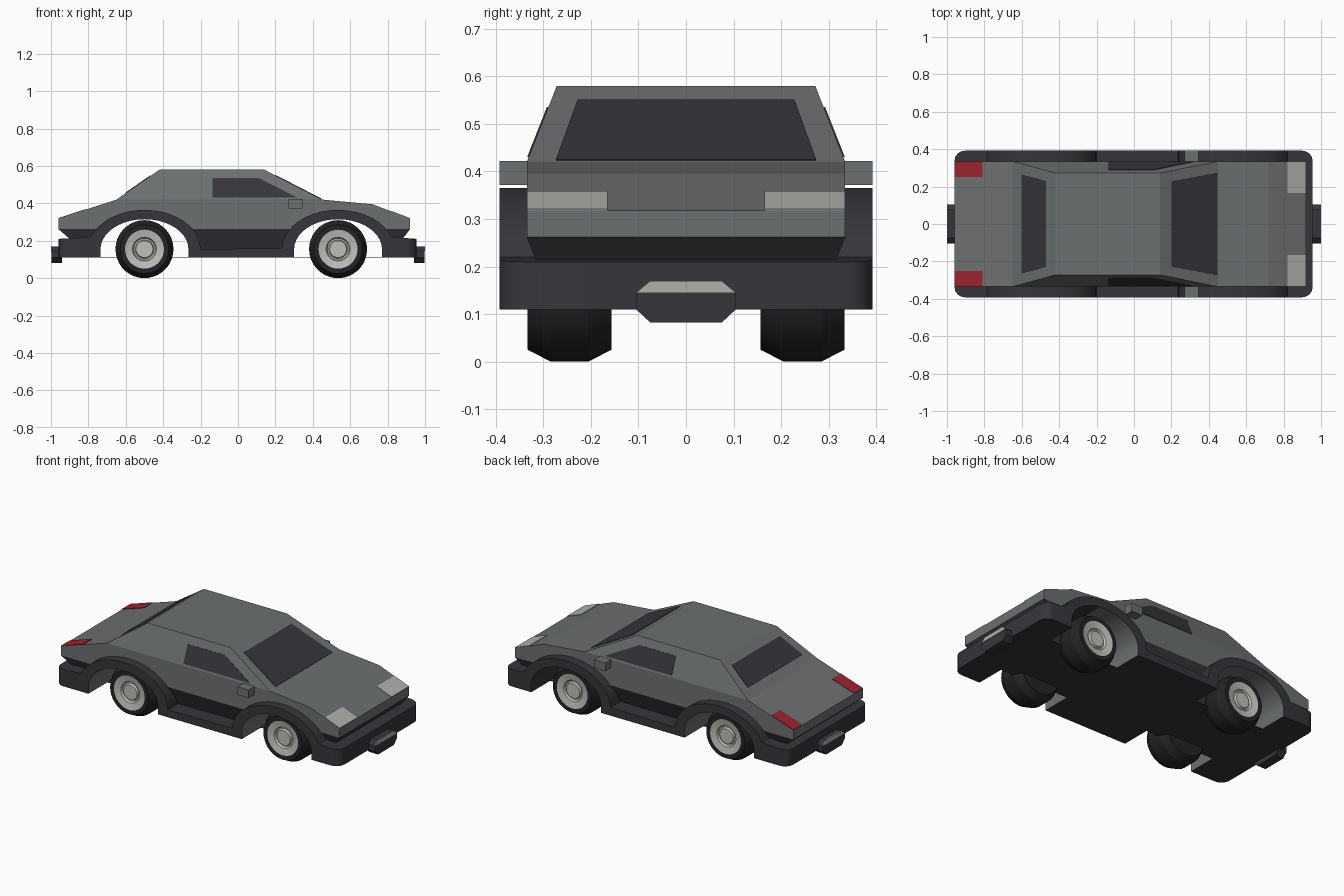
import bpy, bmesh, math
from mathutils import Vector

cube = bpy.data.objects.get("Cube")
if cube:
    bpy.data.objects.remove(cube)


def material(name, color):
    m = bpy.data.materials.new(name)
    m.use_nodes = True
    rgba = (*color, 1)
    m.diffuse_color = rgba
    m.node_tree.nodes["Principled BSDF"].inputs["Base Color"].default_value = rgba
    return m


GREY = material("body grey", (0.15, 0.16, 0.165))
DARK = material("dark trim", (0.037, 0.036, 0.043))
TYRE = material("tyre black", (0.017, 0.017, 0.019))
SILVER = material("rim silver", (0.52, 0.52, 0.49))
LAMP = material("lamp white", (0.43, 0.43, 0.41))
RED = material("tail red", (0.32, 0.017, 0.028))

REAR, FRONT = -0.5, 0.535      # axle positions
AXLE_Z = 0.155
FLOOR = 0.11


def finish(name, bm, mats, smooth=None):
    bmesh.ops.recalc_face_normals(bm, faces=bm.faces)
    me = bpy.data.meshes.new(name)
    bm.to_mesh(me)
    bm.free()
    for m in mats:
        me.materials.append(m)
    if smooth:
        me.shade_smooth()
        me.set_sharp_from_angle(angle=math.radians(smooth))
    ob = bpy.data.objects.new(name, me)
    bpy.context.scene.collection.objects.link(ob)
    return ob


def loft(bm, a, b):
    """Closed solid between two matching outlines."""
    va = [bm.verts.new(p) for p in a]
    vb = [bm.verts.new(p) for p in b]
    bm.faces.new(va)
    bm.faces.new(vb)
    n = len(va)
    for i in range(n):
        j = (i + 1) % n
        bm.faces.new((va[i], va[j], vb[j], vb[i]))


def side_prism(pts, half):
    bm = bmesh.new()
    loft(bm, [(x, -half, z) for x, z in pts], [(x, half, z) for x, z in pts])
    return bm


def arch(cx, a, b, start=180, n=20):
    """Elliptical arch over an axle, rear to front."""
    angles = [math.radians(start - (2 * start - 180) * i / n) for i in range(n + 1)]
    return [(cx + a * math.cos(t), AXLE_Z + b * math.sin(t)) for t in angles]


def plate(name, pts, outward, mat):
    """Thin plate lying on a body panel."""
    p = [Vector(q) for q in pts]
    n = (p[1] - p[0]).cross(p[2] - p[0]).normalized()
    if n.dot(Vector(outward)) < 0:
        n = -n
    bm = bmesh.new()
    loft(bm, [q - n * 0.004 for q in p], [q + n * 0.003 for q in p])
    finish(name, bm, [mat])


# Body shell: side profile with open arches, narrowed at the roof and below the belt
bottom = 0.14
profile = [(-0.9, bottom), (-0.9, 0.21), (-0.96, 0.262), (-0.96, 0.318),
           (-0.65, 0.42), (-0.42, 0.58), (0.14, 0.58), (0.45, 0.42),
           (0.72, 0.395), (0.92, 0.318), (0.92, 0.262), (0.88, 0.21), (0.88, bottom)]
for cx in (FRONT, REAR):
    profile += [(cx + 0.265, bottom)] + arch(cx, 0.265, 0.185)[::-1] + [(cx - 0.265, bottom)]
bm = side_prism(profile, 0.335)
for z in (0.42, 0.262):
    bmesh.ops.bisect_plane(bm, geom=bm.verts[:] + bm.edges[:] + bm.faces[:],
                           plane_co=(0, 0, z), plane_no=(0, 0, 1))
for v in bm.verts:
    half = 0.335
    if v.co.z > 0.5:
        half = 0.272
    elif v.co.z < 0.262:
        half -= 0.4 * (0.262 - v.co.z)
    v.co.y = math.copysign(half, v.co.y)
for f in bm.faces:
    f.material_index = int(f.calc_center_median().z < 0.26)
finish("body_shell", bm, [GREY, DARK])

# Bumpers, sills and arch flares in one wrap-around cladding
low, sill, top = FLOOR, 0.16, 0.21
profile = [(-0.96, low), (-0.96, top)]
profile += [q for q in arch(REAR, 0.3, 0.21) if q[0] > REAR or q[1] > top]
profile += [(REAR + 0.3, sill), (FRONT - 0.3, sill)]
profile += [q for q in arch(FRONT, 0.3, 0.21) if q[0] < FRONT or q[1] > top]
profile += [(0.955, top), (0.955, low)]
for cx in (FRONT, REAR):
    profile += [(cx + 0.235, low)] + arch(cx, 0.235, 0.16)[::-1] + [(cx - 0.235, low)]
# keep the flare feet level with the bumper tops
clean = []
for q in profile:
    if not clean or (Vector(q) - Vector(clean[-1])).length > 0.006:
        clean.append(q)
bm = side_prism(clean, 0.392)
corners = [e for e in bm.edges
           if abs((e.verts[0].co - e.verts[1].co).normalized().z) > 0.99
           and abs(e.verts[0].co.x) > 0.9]
bmesh.ops.bevel(bm, geom=corners, offset=0.055, segments=4, profile=0.5, affect='EDGES')
bm.normal_update()
for f in bm.faces:
    c = f.calc_center_median()
    for cx in (REAR, FRONT):
        inside = ((c.x - cx) / 0.235) ** 2 + ((c.z - AXLE_Z) / 0.16) ** 2 < 1.12
        if inside and abs(f.normal.y) < 0.1 and c.z > FLOOR + 0.01 and c.x < 0.58:
            f.material_index = 1
finish("lower_cladding", bm, [DARK, GREY], smooth=30)

# Floor pan bridging the wheel openings
bm = side_prism([(-0.8, FLOOR), (0.84, FLOOR), (0.84, FLOOR + 0.004), (-0.8, FLOOR + 0.004)], 0.21)
finish("floor_pan", bm, [DARK])


# Wheels: lathed tyre and dished rim
def lathe(name, cx, side, pts, mat, n=36):
    bm = bmesh.new()
    rings = []
    for y, r in pts:
        rings.append([bm.verts.new((cx + r * math.cos(math.tau * i / n), side * y,
                                    AXLE_Z + r * math.sin(math.tau * i / n)))
                      for i in range(n)])
    for a, b in zip(rings, rings[1:]):
        for i in range(n):
            j = (i + 1) % n
            bm.faces.new((a[i], a[j], b[j], b[i]))
    bm.faces.new(rings[0])
    bm.faces.new(rings[-1])
    finish(name, bm, [mat], smooth=25)


tyre = [(0.157, 0.13), (0.205, 0.155), (0.285, 0.155), (0.333, 0.13), (0.333, 0.104), (0.3, 0.1)]
rim = [(0.29, 0.104), (0.333, 0.104), (0.325, 0.064), (0.312, 0.058), (0.312, 0.05),
       (0.325, 0.045)]
for end, cx in (("front", FRONT), ("rear", REAR)):
    for label, side in (("left", 1), ("right", -1)):
        lathe(f"{end}_{label}_tyre", cx, side, tyre, TYRE)
        lathe(f"{end}_{label}_rim", cx, side, rim, SILVER)


# Front and rear glass
def slope(a, b):
    return lambda x: a[1] + (b[1] - a[1]) * (x - a[0]) / (b[0] - a[0])


def panel(name, x0, y0, x1, y1, height, mat):
    plate(name, [(x0, -y0, height(x0)), (x0, y0, height(x0)),
                 (x1, y1, height(x1)), (x1, -y1, height(x1))], (0, 0, 1), mat)


panel("windscreen", 0.2, 0.228, 0.445, 0.274, slope((0.14, 0.58), (0.45, 0.42)), DARK)
panel("rear_window", -0.6, 0.262, -0.47, 0.23, slope((-0.65, 0.42), (-0.42, 0.58)), DARK)

# Paired side glass, lamps and mirrors
nose = slope((0.72, 0.395), (0.92, 0.318))
tail = slope((-0.96, 0.318), (-0.65, 0.42))
for label, s in (("left", 1), ("right", -1)):
    outline = [(-0.135, 0.43), (-0.135, 0.535), (0.11, 0.535), (0.315, 0.43)]
    plate(f"{label}_side_window",
          [(x, s * (0.335 - 0.394 * (z - 0.42)), z) for x, z in outline], (0, s, 0), DARK)
    for name, x0, x1, y0, height, mat in (("headlight", 0.82, 0.919, 0.165, nose, LAMP),
                                          ("tail_light", -0.959, -0.81, 0.25, tail, RED)):
        plate(f"{label}_{name}", [(x0, s * y0, height(x0)), (x1, s * y0, height(x1)),
                                  (x1, s * 0.334, height(x1)), (x0, s * 0.334, height(x0))],
              (0, 0, 1), mat)
    bm = bmesh.new()
    box = [(0.27, 0.372), (0.345, 0.372), (0.345, 0.422), (0.27, 0.422)]
    loft(bm, [(x, s * 0.32, z) for x, z in box], [(x, s * 0.392, z) for x, z in box])
    finish(f"{label}_mirror", bm, [GREY])

# Eight-sided bumper blocks with a pale upper strip on the end face
octagon = [(-0.075, 0.17), (0.075, 0.17), (0.105, 0.145), (0.105, 0.11),
           (0.075, 0.082), (-0.075, 0.082), (-0.105, 0.11), (-0.105, 0.145)]
for end, s in (("front", 1), ("rear", -1)):
    bm = bmesh.new()
    loft(bm, [(s * 0.94, y, z) for y, z in octagon], [(s * 0.998, y, z) for y, z in octagon])
    finish(f"{end}_bumper_block", bm, [DARK])
    strip = octagon[:3] + octagon[-1:]
    plate(f"{end}_bumper_strip", [(s * 0.997, y, z) for y, z in strip], (s, 0, 0), LAMP)
